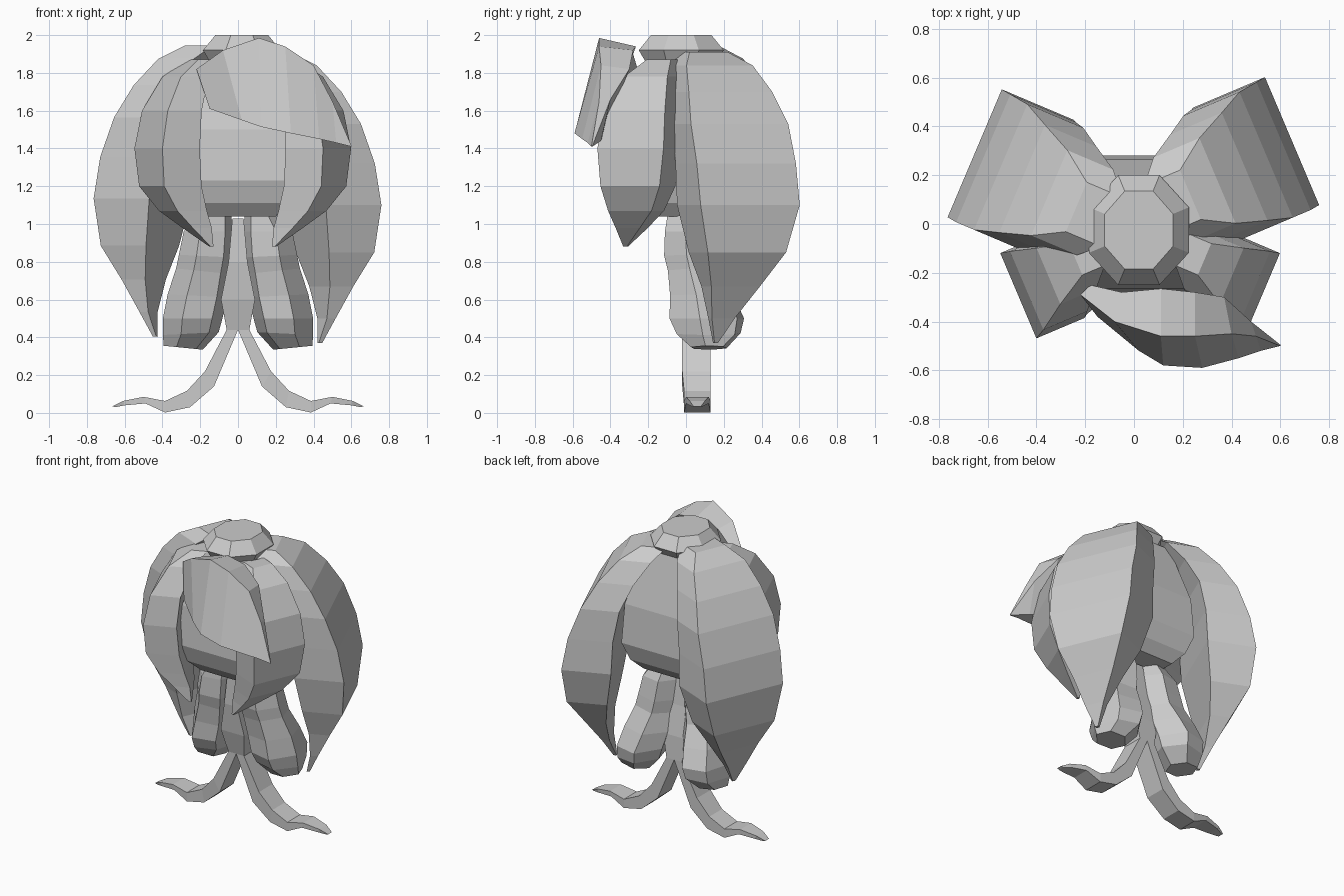
import bpy, bmesh, math


def loft(name, rings):
    """Skin a list of equal-length point rings and cap both ends."""
    bm = bmesh.new()
    rows = [[bm.verts.new(p) for p in ring] for ring in rings]
    n = len(rows[0])
    for a, b in zip(rows, rows[1:]):
        for i in range(n):
            j = (i + 1) % n
            bm.faces.new((a[i], a[j], b[j], b[i]))
    bm.faces.new(rows[0][::-1])
    bm.faces.new(rows[-1])
    bmesh.ops.remove_doubles(bm, verts=bm.verts, dist=0.0005)
    bmesh.ops.recalc_face_normals(bm, faces=bm.faces)
    me = bpy.data.meshes.new(name)
    bm.to_mesh(me)
    bm.free()
    ob = bpy.data.objects.new(name, me)
    bpy.context.collection.objects.link(ob)
    return ob


def ngon(n, cx, cy, rx, ry, z):
    """Polygon with flat sides facing the axes; rx, ry are half widths."""
    k = 1 / math.cos(math.pi / n)
    angs = [(i + 0.5) * 2 * math.pi / n for i in range(n)]
    return [(cx + rx * k * math.cos(a), cy + ry * k * math.sin(a), z) for a in angs]


def lobe_ring(side, z, cx, cy, rx, ry, tilt):
    """Turned hexagon whose front edge sits towards the outside."""
    pts = []
    for i in range(6):
        a = math.radians(-10 + 60 * i)
        dx = rx * math.cos(a)
        pts.append((side * (cx + dx), cy + ry * math.sin(a), z + tilt * dx))
    return pts


def petal(name, side, rows, back, off):
    """Thick hanging petal; rows hold z, inner r, outer r, half width, drift."""
    c, s = 0.92, 0.39 * back
    rings = []
    for z, rin, rout, hw, t in rows:
        ring = []
        for r, w in ((rin, t - hw), (rout, t - hw), (rout, t + hw), (rin, t + hw)):
            ring.append((off[0] + side * (c * r - s * w),
                         off[1] + s * r + c * w, off[2] + z))
        rings.append(ring)
    return loft(name, rings)


# Central square core and octagonal cap
loft("core", [ngon(4, 0.02, 0.0, r, r, z) for z, r in
              ((1.04, 0.18), (1.11, 0.24), (1.23, 0.28), (1.5, 0.265), (1.87, 0.17))])
loft("cap", [ngon(8, 0.02, -0.025, rx, ry, z) for z, rx, ry in
             ((1.86, 0.17, 0.19), (1.92, 0.205, 0.225), (2.0, 0.14, 0.16))])

# Large rear petals
rear = [(1.91, .10, .26, .11, .02), (1.84, .18, .385, .19, .03), (1.7, .28, .51, .24, .04),
        (1.53, .36, .61, .28, .05), (1.32, .40, .69, .285, .055), (1.1, .41, .73, .285, .06),
        (.85, .45, .71, .225, .05), (.67, .48, .615, .14, .025), (.5, .48, .53, .065, -.01),
        (.37, .45, .47, .01, -.025)]
petal("rear_petal_right", 1, rear, 1, (0, 0, 0))
petal("rear_petal_left", -1, rear, 1, (-0.005, -0.05, 0.035))

# Smaller front petals
front = [(1.87, .2, .3, .07, -.03), (1.78, .27, .43, .125, -.05), (1.6, .34, .535, .175, -.07),
         (1.4, .36, .575, .19, -.076), (1.2, .345, .56, .17, -.085), (1.07, .31, .48, .125, -.12),
         (.98, .28, .39, .07, -.17), (.88, .27, .285, .01, -.23)]
for side, label in ((1, "right"), (-1, "left")):
    petal("front_petal_" + label, side, front, -1, (0.025, 0, 0))

# Swept fringe: top back, top front, bottom front, bottom back per station
loft("fringe", [
    [(-.18, -.25, 1.80), (-.22, -.29, 1.82), (-.15, -.38, 1.61), (-.12, -.31, 1.63)],
    [(-.05, -.28, 1.90), (-.08, -.40, 1.92), (.02, -.52, 1.55), (.03, -.42, 1.58)],
    [(.11, -.265, 1.94), (.11, -.46, 1.985), (.12, -.58, 1.515), (.12, -.46, 1.54)],
    [(.25, -.28, 1.92), (.25, -.46, 1.94), (.28, -.59, 1.48), (.25, -.46, 1.50)],
    [(.37, -.30, 1.82), (.40, -.45, 1.84), (.43, -.55, 1.45), (.38, -.44, 1.47)],
    [(.48, -.40, 1.66), (.50, -.46, 1.65), (.52, -.52, 1.43), (.48, -.45, 1.44)],
    [(.60, -.495, 1.415), (.60, -.50, 1.415), (.60, -.50, 1.41), (.60, -.495, 1.41)]])

# Lower lobes and the forked tails between them
# z, centre x, centre y, radius x, radius y, tilt
lobe = [(1.07, .12, .0, .08, .1, .0), (.96, .155, .02, .135, .14, .0), (.83, .17, .03, .145, .155, .05),
        (.75, .185, .045, .145, .15, .1), (.62, .215, .085, .16, .18, .05),
        (.5, .24, .11, .16, .21, .0), (.42, .25, .12, .15, .18, -.05),
        (.345, .29, .12, .105, .1, .1)]
# outer x, outer z, inner x, inner z, front y, back y
tail = [(.03, 1.03, 0, 1.03, -.07, .05), (.05, .8, 0, .8, -.08, .08), (.09, .6, 0, .6, -.06, .12),
        (.06, .44, 0, .44, -.02, .13), (.175, .22, .127, .14, -.02, .13),
        (.27, .117, .254, .03, -.01, .13), (.386, .063, .386, .002, -.01, .13),
        (.50, .085, .49, .05, .0, .12), (.61, .063, .60, .04, .02, .1),
        (.665, .035, .65, .03, .04, .08)]
for side, label in ((1, "right"), (-1, "left")):
    loft("lower_lobe_" + label, [lobe_ring(side, *row) for row in lobe])
    loft("tail_" + label,
         [[(side * xo, yf, zo), (side * xo, yb, zo), (side * xi, yb, zi), (side * xi, yf, zi)]
          for xo, zo, xi, zi, yf, yb in tail])
